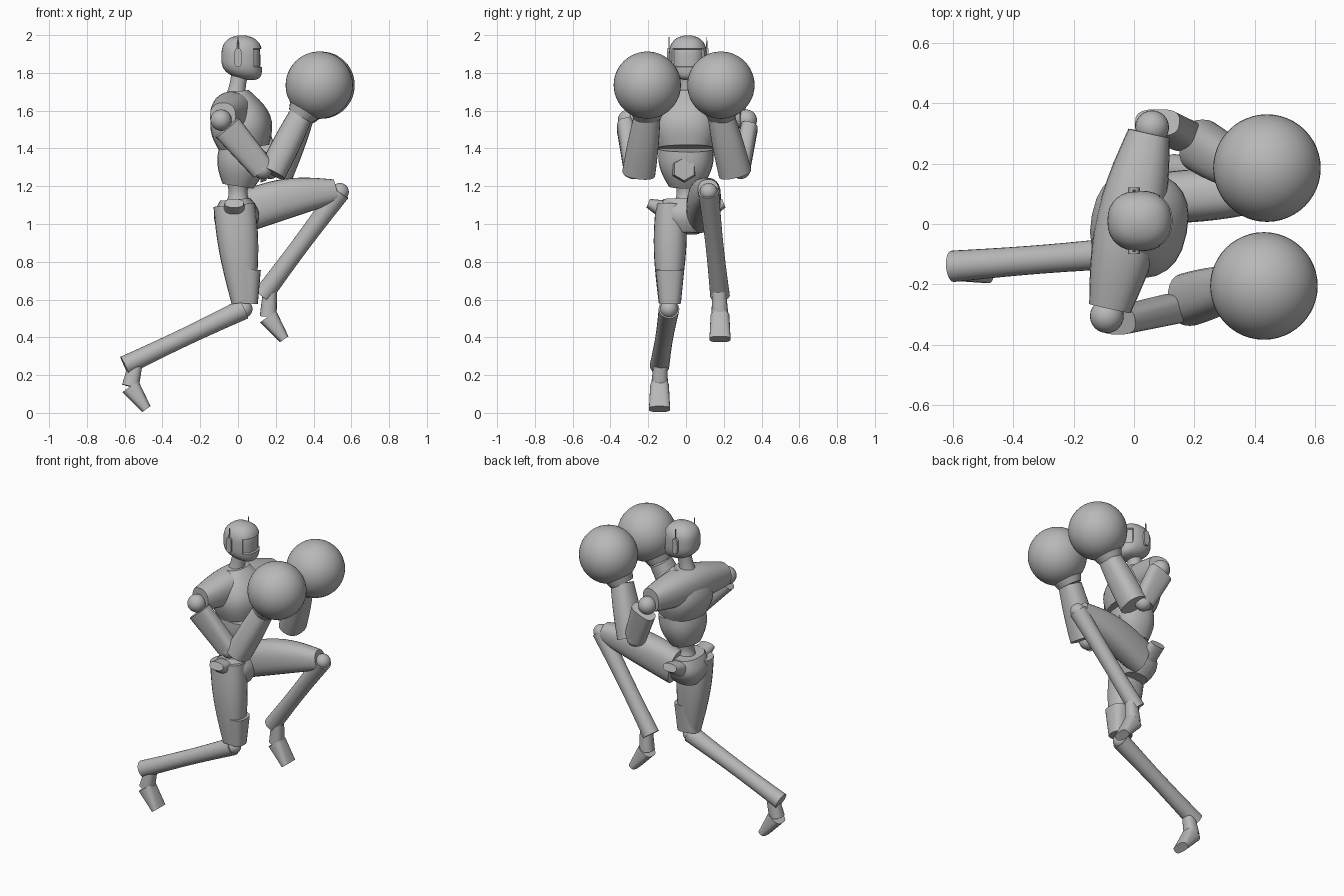
import bpy, bmesh, math
from mathutils import Vector

if "Cube" in bpy.data.objects:
    bpy.data.objects.remove(bpy.data.objects["Cube"])

grey = bpy.data.materials.new("plain_grey")
grey.use_nodes = True
grey_colour = (0.48, 0.48, 0.48, 1)
grey.diffuse_color = grey_colour
grey.node_tree.nodes["Principled BSDF"].inputs["Base Color"].default_value = grey_colour

UP = Vector((0, 0, 1))
FORWARD = Vector((1, 0, 0))
SIDE = Vector((0, 1, 0))
TWIST = Vector((0.2, 1, 0)).normalized()   # shoulder line, right shoulder drawn back


def finish(name, bm, angle=40):
    bmesh.ops.recalc_face_normals(bm, faces=bm.faces)
    mesh = bpy.data.meshes.new(name)
    bm.to_mesh(mesh)
    bm.free()
    mesh.materials.append(grey)
    part = bpy.data.objects.new(name, mesh)
    bpy.context.collection.objects.link(part)
    bpy.context.view_layer.objects.active = part
    part.select_set(True)
    bpy.ops.object.shade_smooth_by_angle(angle=math.radians(angle))
    part.select_set(False)


def signed_power(value, power):
    return math.copysign(abs(value) ** power, value)


def skin(rings, across, along, box, sides):
    """Join rounded-square rings, each a (centre, half width, half depth)."""
    bm = bmesh.new()
    loops = []
    for centre, width, depth in rings:
        loop = []
        for k in range(sides):
            angle = math.tau * k / sides
            u = width * signed_power(math.cos(angle), 2 / box)
            v = depth * signed_power(math.sin(angle), 2 / box)
            loop.append(bm.verts.new(centre + across * u + along * v))
        loops.append(loop)
    for low, high in zip(loops, loops[1:]):
        for k in range(sides):
            bm.faces.new((low[k - 1], low[k], high[k], high[k - 1]))
    bm.faces.new(loops[0])
    bm.faces.new(loops[-1])
    bmesh.ops.recalc_face_normals(bm, faces=bm.faces)
    return bm


def tube(name, start, end, size, tip=None, bulge=0, bow=(0, 0, 0),
         side=SIDE, box=2.4, sides=24, steps=10):
    """Tapered limb from start to end, swelling and bending towards its middle."""
    start, end, bow = Vector(start), Vector(end), Vector(bow)
    size = Vector(size)
    tip = Vector(tip) if tip else size
    axis = (end - start).normalized()
    across = (side - axis * side.dot(axis)).normalized()
    rings = []
    for i in range(steps + 1):
        t = i / steps
        swell = math.sin(math.pi * t)
        width, depth = size.lerp(tip, t)
        rings.append((start.lerp(end, t) + bow * swell,
                      width + bulge * swell, depth + bulge * swell))
    finish(name, skin(rings, across, axis.cross(across), box, sides))


def ball(name, centre, radius, segments=24):
    bm = bmesh.new()
    bmesh.ops.create_uvsphere(bm, u_segments=segments, v_segments=segments // 2, radius=radius)
    bmesh.ops.translate(bm, verts=bm.verts, vec=centre)
    finish(name, bm, 60)


# Head: rounded dome, chin pushed forward, recessed visor
head_centre = Vector((0.02, 0.01, 1.88))
rings = []
for i in range(25):
    h = (i / 12 - 1) * 0.99
    chin = max(0, -h) ** 3 * 0.05
    scale = math.sqrt(1 - abs(h) ** 3)
    rings.append((head_centre + UP * h * 0.12 + FORWARD * chin, scale * 0.1, scale * 0.108))
bm = skin(rings, SIDE, FORWARD, 2.3, 32)
visor = [f for f in bm.faces if f.normal.x > 0.5
         and f.calc_center_median().x > 0.09
         and abs(f.calc_center_median().z - head_centre.z) < 0.05]
bmesh.ops.inset_region(bm, faces=visor, thickness=0.004, depth=-0.01)
finish("head", bm, 35)

for label, sign in (("left", 1), ("right", -1)):
    ear = head_centre + SIDE * sign * 0.1 - FORWARD * 0.02
    tube(label + "_ear_pod", ear - SIDE * 0.01, ear + SIDE * 0.01, (0.05, 0.02),
         side=UP, box=3, steps=1)
    tube(label + "_ear_antenna", ear, ear + UP * 0.11, (0.005, 0.007), (0.002, 0.003),
         steps=1, sides=8)
tube("neck", (-0.015, 0, 1.66), (0.01, 0.01, 1.8), (0.055, 0.055), (0.045, 0.045), -0.006, box=2)

# Torso
tube("chest", (0.035, 0, 1.4), (-0.01, 0, 1.7), (0.147, 0.128), (0.08, 0.065), 0.06, side=TWIST)
tube("shoulder_yoke", (-0.08, -0.28, 1.57), (0.05, 0.3, 1.58), (0.072, 0.07),
     bulge=0.04, bow=(0, 0, 0.018), side=UP)
tube("abdomen", (0, 0, 1.2), (0.03, 0, 1.4), (0.09, 0.08), (0.145, 0.125), 0.02, side=TWIST)
tube("belt_plate", (0.12, -0.01, 1.29), (0.15, -0.01, 1.29), (0.07, 0.07), (0.06, 0.06),
     side=UP, box=2, sides=6, steps=1)
tube("waist", (0, 0, 1.1), (0, 0, 1.22), (0.07, 0.07), (0.06, 0.06), -0.015, box=2)

# Arms in a guard pose, ending in round gloves
arms = {
    "right": (-1, (-0.09, -0.305, 1.55), (0.13, -0.28, 1.29), (0.33, -0.205, 1.57)),
    "left": (1, (0.06, 0.32, 1.55), (0.17, 0.29, 1.29), (0.34, 0.185, 1.57)),
}
for label, (sign, *joints) in arms.items():
    shoulder, elbow, wrist = map(Vector, joints)
    fist = wrist + Vector((0.1, 0, 0.165))
    ball(label + "_shoulder_joint", shoulder, 0.056)
    tube(label + "_upper_arm", shoulder.lerp(elbow, 0.15) + SIDE * sign * 0.02, elbow,
         (0.045, 0.08), (0.05, 0.065), box=3)
    ball(label + "_elbow", elbow, 0.052)
    tube(label + "_forearm", elbow + Vector((0.05, -sign * 0.03, -0.02)), wrist,
         (0.088, 0.075), (0.07, 0.064), 0.004)
    tube(label + "_glove_cuff", wrist, wrist.lerp(fist, 0.6), (0.075, 0.07), (0.12, 0.12), box=2)
    ball(label + "_glove", fist, 0.178, 48)

# Hips
tube("pelvis", (-0.015, 0, 1.13), (0, 0, 0.95), (0.12, 0.08), (0.07, 0.08), 0.04)
for label, sign in (("left", 1), ("right", -1)):
    tube(label + "_hip_guard", (-0.02, sign * 0.1, 1.07), (-0.02, sign * 0.2, 1.11),
         (0.055, 0.06), (0.025, 0.05), side=UP)

# Legs: the right trails, the left is raised
legs = {
    "right": ((-0.02, -0.08, 1.1), (0.03, -0.09, 0.55), (-0.6, -0.14, 0.25)),
    "left": ((0.02, 0.08, 1.06), (0.54, 0.12, 1.17), (0.13, 0.18, 0.62)),
}
for label, joints in legs.items():
    hip, knee, ankle = map(Vector, joints)
    heel = ankle + Vector((0.03, 0, -0.11))
    toe = ankle + Vector((0.115, 0, -0.23))
    tube(label + "_thigh", hip, knee.lerp(hip, 0.04) + UP * 0.01, (0.08, 0.11), (0.055, 0.062),
         0.018, (0, 0, 0.02))
    ball(label + "_knee", knee, 0.047)
    tube(label + "_shin", knee, ankle, (0.055, 0.055), (0.052, 0.052), -0.006, box=2)
    tube(label + "_ankle", ankle.lerp(knee, 0.1), heel, (0.035, 0.035), (0.045, 0.045))
    tube(label + "_foot", heel, toe, (0.05, 0.052), (0.056, 0.027), box=3)
tube("right_knee_guard", (0.035, -0.085, 0.58), (0.045, -0.085, 0.76),
     (0.058, 0.07), (0.076, 0.076), box=2.8)
